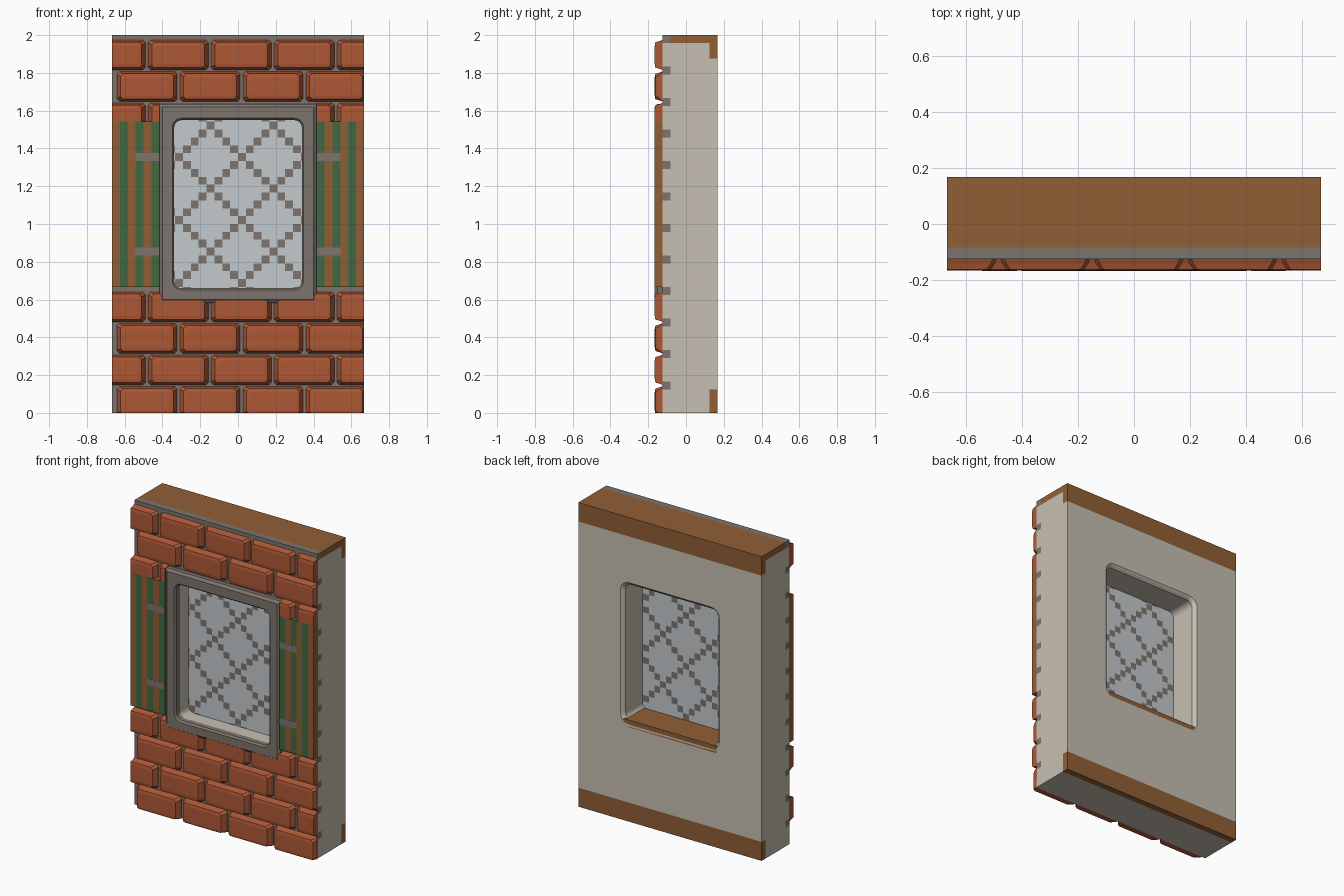
import bpy, bmesh, math
from mathutils import Vector

cube = bpy.data.objects.get("Cube")
if cube:
    bpy.data.objects.remove(cube, do_unlink=True)

U = 1 / 24                      # paint grid unit
HX, HY, TOP = 16 * U, 4 * U, 2  # half width, half depth, height
MORTAR_Y, BAND_Y = -3 * U, 3 * U


def material(name, r, g, b):
    lin = [((c / 255 + 0.055) / 1.055) ** 2.4 for c in (r, g, b)] + [1]
    m = bpy.data.materials.new(name)
    m.use_nodes = True
    m.diffuse_color = lin
    m.node_tree.nodes["Principled BSDF"].inputs["Base Color"].default_value = lin
    return m


plaster = material("plaster", 198, 191, 178)
mortar = material("mortar grey", 125, 117, 109)
wood = material("brown wood", 144, 95, 53)
brick_red = material("brick orange", 174, 88, 54)
green = material("shutter green", 66, 103, 66)
glass = material("pale glass", 195, 202, 206)


def finish(name, bm, mats):
    bmesh.ops.recalc_face_normals(bm, faces=bm.faces)
    me = bpy.data.meshes.new(name)
    bm.to_mesh(me)
    bm.free()
    for m in mats:
        me.materials.append(m)
    ob = bpy.data.objects.new(name, me)
    bpy.context.collection.objects.link(ob)
    return ob


def add_box(bm, x0, x1, y0, y1, z0, z1):
    verts = bmesh.ops.create_cube(bm, size=1)["verts"]
    for v in verts:
        v.co = (x0 if v.co.x < 0 else x1, y0 if v.co.y < 0 else y1,
                z0 if v.co.z < 0 else z1)


def cut(bm, co, no, clear=False):
    bmesh.ops.bisect_plane(bm, geom=bm.verts[:] + bm.edges[:] + bm.faces[:],
                           plane_co=co, plane_no=no, clear_outer=clear)
    if clear:
        bmesh.ops.holes_fill(bm, edges=[e for e in bm.edges if e.is_boundary])


def rounded_loop(x0, x1, z0, z1, y, r, seg):
    """Rectangle with rounded or chamfered corners, in a plane of constant y."""
    pts = []
    for k, (cx, cz) in enumerate([(x1 - r, z1 - r), (x0 + r, z1 - r),
                                  (x0 + r, z0 + r), (x1 - r, z0 + r)]):
        for i in range(seg + 1):
            a = math.pi / 2 * (k + i / seg)
            pts.append(Vector((cx + r * math.cos(a), y, cz + r * math.sin(a))))
    return pts


def loft(bm, loops, closed=False):
    rings = [[bm.verts.new(p) for p in loop] for loop in loops]
    n = len(rings[0])
    pairs = list(zip(rings, rings[1:])) + ([(rings[-1], rings[0])] if closed else [])
    for a, b in pairs:
        for i in range(n):
            j = (i + 1) % n
            bm.faces.new((a[i], a[j], b[j], b[i]))
    if not closed:
        bm.faces.new(rings[0])
        bm.faces.new(rings[-1])


# Wall body, split where the paint changes, with a rounded window opening
bm = bmesh.new()
add_box(bm, -HX, HX, MORTAR_Y, HY, 0, TOP)
for y in (-2 * U, BAND_Y):
    cut(bm, (0, y, 0), (0, 1, 0))
for z in [k / 6 - d for k in range(1, 13) for d in (0, U)][:-2] + [TOP - U, TOP - 3 * U]:
    cut(bm, (0, 0, z), (0, 0, 1))
wall = finish("wall", bm, [plaster, mortar, wood])

OX, OZ0, OZ1 = 0.338, 0.66, 1.55   # window opening
bm = bmesh.new()
loft(bm, [rounded_loop(-OX - o, OX + o, OZ0 - o, OZ1 + o, y, 0.04 + o, 5)
          for o, y in ((0, -0.2), (0, -2 * U), (0, 0.145), (0.012, 0.16), (0.04, 0.18))])
cutter = finish("opening_cutter", bm, [plaster])
cutter.hide_render = True
mod = wall.modifiers.new("opening", "BOOLEAN")
mod.object, mod.operation, mod.solver = cutter, "DIFFERENCE", "EXACT"
graph = bpy.context.evaluated_depsgraph_get()
holed = bpy.data.meshes.new_from_object(wall.evaluated_get(graph))
wall.modifiers.clear()
wall.data = holed
bpy.data.objects.remove(cutter, do_unlink=True)
holed.materials.clear()
for m in (plaster, mortar, wood):
    holed.materials.append(m)
for f in holed.polygons:
    c = f.center
    joint = abs(c.x) > 0.66 and (c.z * 6) % 1 > 0.75
    high = c.z > TOP - U
    if f.normal.y < -0.5 or (c.y < -2 * U and (high or joint)):
        f.material_index = 1
    elif high or (c.y > BAND_Y and (c.z > TOP - 3 * U or c.z < 3 * U)):
        f.material_index = 2
    else:
        f.material_index = 0

# Bricks: chamfered blocks in running bond, trimmed to the wall and window
def add_brick(target, x0, x1, z0, z1, lo_x, hi_x, lo_z):
    if min(x1, hi_x) - max(x0, lo_x) < 0.01:
        return
    bm = bmesh.new()
    loft(bm, [rounded_loop(x0 + a, x1 - a, z0 + b, z1 - b, y, 0.014, 1)
              for a, b, y in ((-0.008, -0.008, -0.12), (0, 0, -0.14),
                              (0.014, 0.006, -0.162), (0.03, 0.025, -0.1655))])
    if x0 < lo_x:
        cut(bm, (lo_x, 0, 0), (-1, 0, 0), True)
    if x1 > hi_x:
        cut(bm, (hi_x, 0, 0), (1, 0, 0), True)
    if z0 < lo_z:
        cut(bm, (0, 0, lo_z), (0, 0, -1), True)
    me = bpy.data.meshes.new("brick_piece")
    bm.to_mesh(me)
    bm.free()
    target.from_mesh(me)
    bpy.data.meshes.remove(me)


SH_Z0, SH_Z1, SH_X = 16 * U, 37 * U, 10 * U   # shutter extents
bricks = bmesh.new()
for row in (0, 1, 2, 3, 9, 10, 11):
    z0 = row / 6 - 0.012
    spans = [(-HX, -SH_X), (SH_X, HX)] if row == 9 else [(-HX, HX)]
    for n in range(-1, 5):
        x0 = n / 3 - (0.803 - 1 / 3 if row % 2 else 0.635)
        for lo, hi in spans:
            add_brick(bricks, x0, x0 + 0.307, z0, z0 + 0.147, lo, hi,
                      SH_Z1 if row == 9 else 0)
finish("bricks", bricks, [brick_red])

# Striped shutters with thin hinge straps
for side, label in ((1, "left"), (-1, "right")):
    bm = bmesh.new()
    add_box(bm, *sorted((side * SH_X, side * HX)), -0.1658, -0.12, SH_Z0, SH_Z1)
    for i in range(11, 16):
        cut(bm, (side * i * U, 0, 0), (1, 0, 0))
    for f in bm.faces:
        x = abs(f.calc_center_median().x)
        inner_or_outer = abs(f.normal.x) > 0.5
        f.material_index = int(not inner_or_outer and int(x / U) % 2 == 0)
    finish(label + "_shutter", bm, [wood, green])
    bm = bmesh.new()
    for z in (20 * U, 32 * U):
        add_box(bm, *sorted((side * SH_X, side * 13 * U)), -HY, -0.163, z, z + U)
    finish(label + "_hinge_straps", bm, [mortar])

# Window frame around the opening
bm = bmesh.new()
outer = [(0, -0.12), (0, -0.152), (0.016, -HY)]
inner = [(0.01, -HY), (0, -0.155), (0, -0.12)]
loft(bm, [rounded_loop(o - SH_X, SH_X - o, 0.583 + o, 1.635 - o, y, 0.004, 5)
          for o, y in outer] +
     [rounded_loop(-OX - o, OX + o, OZ0 - o, OZ1 + o, y, 0.04 + o, 5)
      for o, y in inner], closed=True)
frame = finish("window_frame", bm, [mortar])
bpy.context.view_layer.objects.active = frame
frame.select_set(True)
bpy.ops.object.shade_smooth_by_angle(angle=math.radians(25))
frame.select_set(False)

# Glass pane with a diagonal lattice of small squares
bm = bmesh.new()
NX, Z_LO, Z_HI = 9, 15, 38
grid = {(i, j): bm.verts.new((i * U, -0.03, j * U))
        for i in range(-NX, NX + 1) for j in range(Z_LO, Z_HI + 1)}
for i in range(-NX, NX):
    for j in range(Z_LO, Z_HI):
        f = bm.faces.new([grid[i, j], grid[i + 1, j], grid[i + 1, j + 1], grid[i, j + 1]])
        f.material_index = int((i + j) % 8 == 0 or (i - j) % 8 == 0)
finish("window_glass", bm, [glass, mortar])

# Inner wooden sill
bm = bmesh.new()
add_box(bm, -OX, OX, -0.025, HY, 0.62, 0.668)
finish("inner_sill", bm, [wood])
